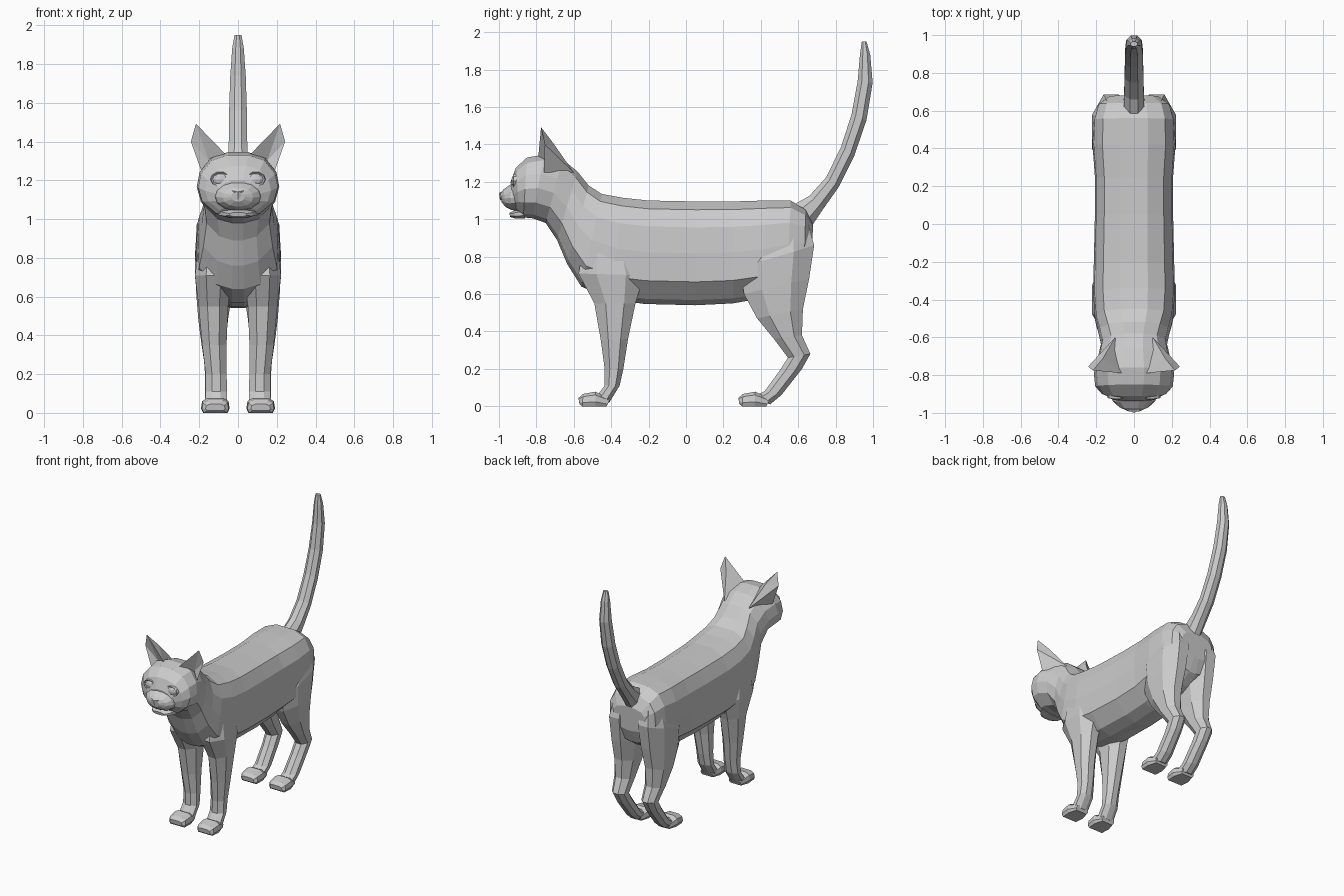
import bpy
import bmesh
import math
from mathutils import Vector

old = bpy.data.objects.get("Cube")
if old:
    bpy.data.objects.remove(old, do_unlink=True)

fur = bpy.data.materials.new("grey_fur")
fur.use_nodes = True
GREY = (0.6, 0.6, 0.6, 1)
fur.diffuse_color = GREY
fur.node_tree.nodes["Principled BSDF"].inputs["Base Color"].default_value = GREY


def finish(name, bm, mirror=False):
    """Turn a bmesh into a flat-shaded object, optionally mirrored over x."""
    bmesh.ops.recalc_face_normals(bm, faces=bm.faces)
    mesh = bpy.data.meshes.new(name)
    bm.to_mesh(mesh)
    bm.free()
    mesh.materials.append(fur)
    obj = bpy.data.objects.new(name, mesh)
    bpy.context.collection.objects.link(obj)
    if mirror:
        mod = obj.modifiers.new("mirror", 'MIRROR')
        mod.use_mirror_merge = False
    return obj


def blend(p, q, t):
    return [(a + (c - a) * t, b + (d - b) * t) for (a, b), (c, d) in zip(p, q)]


def loft(name, sections, profiles, mirror=False):
    """Skin rings given as (y, z) edge a, (y, z) edge b, centre x, half width."""
    bm = bmesh.new()
    rings = []
    for (ya, za, yb, zb, xc, w), half in zip(sections, profiles):
        outline = half + [(-u, v) for u, v in reversed(half)]
        ring = []
        for u, v in outline:
            s = (1 + v) / 2
            ring.append(bm.verts.new((xc + u * w, yb + (ya - yb) * s, zb + (za - zb) * s)))
        rings.append(ring)
    for r, q in zip(rings, rings[1:]):
        for i in range(len(r)):
            j = (i + 1) % len(r)
            bm.faces.new((r[i], r[j], q[j], q[i]))
    bm.faces.new(rings[0])
    bm.faces.new(rings[-1])
    return finish(name, bm, mirror)


def simple_loft(name, sections, half, mirror=False):
    return loft(name, sections, [half] * len(sections), mirror)


BARREL = [(.34, 1), (.76, .84), (.97, .5), (1, 0), (.97, -.55), (.55, -.9), (.15, -1)]
SKULL = [(.25, 1), (.66, .82), (.93, .4), (1, -.05), (.9, -.5), (.55, -.88), (.15, -1)]
LIMB = [(.4, 1), (1, .45), (1, -.45), (.4, -1)]

# Head, neck and torso in one skin
skull_part = [
    (-.938, 1.20, -.92, 1.06, 0, .10),
    (-.91, 1.275, -.89, 1.03, 0, .17),
    (-.85, 1.33, -.87, 1.01, 0, .205),
    (-.76, 1.345, -.82, 1.005, 0, .213),
    (-.66, 1.32, -.75, .98, 0, .192),
    (-.58, 1.255, -.69, .89, 0, .175)]
barrel_part = [
    (-.52, 1.18, -.635, .76, 0, .188),
    (-.45, 1.135, -.56, .64, 0, .207),
    (-.34, 1.115, -.40, .57, 0, .216),
    (-.20, 1.10, -.22, .547, 0, .213),
    (.05, 1.095, .05, .54, 0, .207),
    (.25, 1.095, .25, .55, 0, .207),
    (.42, 1.10, .42, .58, 0, .22),
    (.56, 1.10, .54, .63, 0, .215),
    (.64, 1.05, .63, .69, 0, .19),
    (.68, .97, .67, .79, 0, .13)]
shapes = [SKULL] * 5 + [blend(SKULL, BARREL, t) for t in (.35, .7)]
shapes += [BARREL] * (len(barrel_part) - 1)
loft("head_and_body", skull_part + barrel_part, shapes)

# Muzzle and chin
simple_loft("muzzle", [
    (-.88, 1.21, -.88, 1.04, 0, .13),
    (-.94, 1.185, -.935, 1.05, 0, .112),
    (-.975, 1.16, -.965, 1.065, 0, .078),
    (-.993, 1.14, -.985, 1.09, 0, .035)], SKULL)
simple_loft("chin", [
    (-.86, 1.06, -.86, 1.005, 0, .10),
    (-.92, 1.045, -.915, 1.005, 0, .075),
    (-.945, 1.035, -.94, 1.012, 0, .045)], LIMB)

# Nose: a small downward-pointing wedge
bm = bmesh.new()
for co in ((-.032, -.985, 1.147), (.032, -.985, 1.147), (0, -1, 1.14),
           (0, -.994, 1.1), (0, -.95, 1.12)):
    bm.verts.new(co)
bmesh.ops.convex_hull(bm, input=bm.verts)
finish("nose", bm)

# Tail
simple_loft("tail", [
    (.58, 1.08, .67, .96, 0, .055),
    (.66, 1.125, .73, 1.05, 0, .052),
    (.75, 1.225, .815, 1.17, 0, .05),
    (.83, 1.39, .90, 1.34, 0, .048),
    (.885, 1.56, .965, 1.53, 0, .046),
    (.918, 1.74, .998, 1.73, 0, .04),
    (.93, 1.88, .985, 1.88, 0, .03),
    (.94, 1.95, .965, 1.95, 0, .018)], LIMB)

# Legs
simple_loft("front_legs", [
    (-.54, .88, -.28, .88, .12, .08),
    (-.575, .71, -.225, .70, .126, .096),
    (-.49, .55, -.27, .55, .127, .076),
    (-.455, .35, -.31, .36, .122, .063),
    (-.435, .20, -.335, .20, .113, .054),
    (-.435, .11, -.355, .11, .112, .056),
    (-.48, .05, -.41, .02, .114, .056)], LIMB, True)
simple_loft("hind_legs", [
    (.36, .90, .655, .97, .11, .085),
    (.29, .74, .685, .86, .12, .103),
    (.31, .60, .658, .68, .123, .093),
    (.38, .47, .625, .52, .128, .077),
    (.47, .36, .62, .38, .127, .063),
    (.545, .26, .665, .28, .123, .052),
    (.50, .19, .62, .20, .12, .05),
    (.42, .08, .51, .06, .117, .052),
    (.36, .05, .45, .01, .117, .052)], LIMB, True)

# Paws
PAW = [(.55, 1), (.92, .55), (1, -.4), (.85, -1)]
for name, y in (("front_paws", -.575), ("hind_paws", .28)):
    simple_loft(name, [
        (y, .045, y + .005, .012, .117, .05),
        (y + .025, .066, y + .02, 0, .117, .069),
        (y + .09, .078, y + .09, 0, .117, .074),
        (y + .17, .04, y + .15, 0, .117, .052)], PAW, True)

# Ears: folded shells with a hollow front
bm = bmesh.new()
ear = {k: bm.verts.new(co) for k, co in {
    "tip": (.217, -.775, 1.492),
    "inner": (.06, -.79, 1.33),
    "outer": (.19, -.76, 1.25),
    "edge": (.243, -.755, 1.40),
    "back": (.10, -.60, 1.25),
    "ridge": (.165, -.712, 1.41),
    "hollow": (.15, -.735, 1.30)}.items()}
for names in ("tip inner hollow", "tip hollow edge", "edge hollow outer",
              "tip inner ridge", "inner back ridge", "tip ridge edge",
              "ridge back edge", "edge back outer",
              "inner hollow back", "hollow outer back"):
    bm.faces.new([ear[n] for n in names.split()])
finish("ears", bm, True)

# Eyes
bm = bmesh.new()
bmesh.ops.create_uvsphere(bm, u_segments=10, v_segments=6, radius=1)
for v in bm.verts:
    v.co = Vector((.09 + v.co.x * .042, -.912 + v.co.y * .022, 1.205 + v.co.z * .032))
finish("eyes", bm, True)

# Eyelid rims
bm = bmesh.new()
STEPS = 10
rims = []
for i in range(STEPS):
    a = i * math.tau / STEPS
    rims.append([bm.verts.new((.09 + math.cos(a) * r, y + abs(math.cos(a)) * .006,
                               1.205 + math.sin(a) * r * .75))
                 for r, y in ((.04, -.922), (.049, -.928), (.058, -.9))])
for i in range(STEPS):
    p, q = rims[i], rims[(i + 1) % STEPS]
    for k in range(3):
        m = (k + 1) % 3
        bm.faces.new((p[k], q[k], q[m], p[m]))
finish("eyelids", bm, True)
